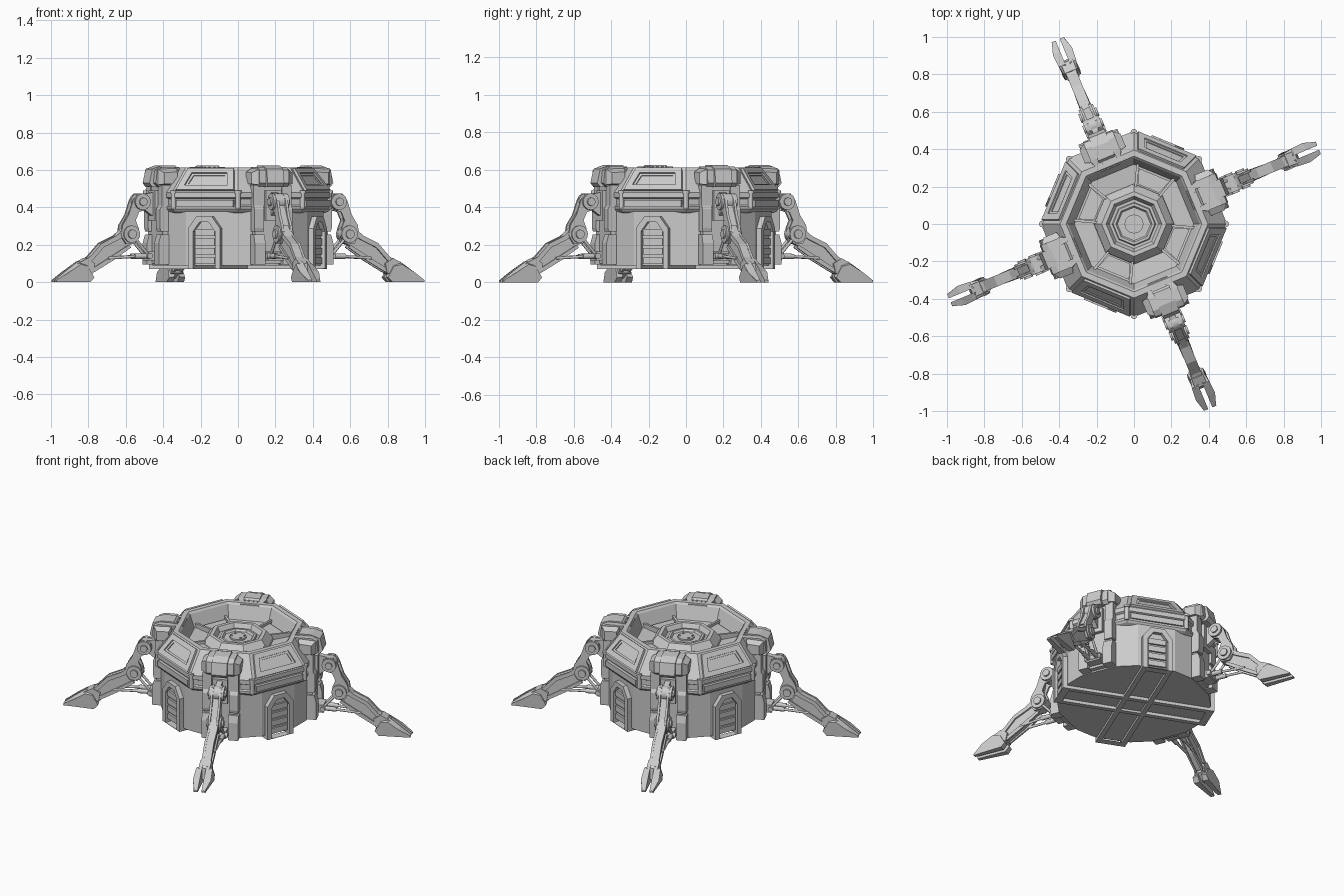
import bpy, bmesh
from math import cos, sin, pi, radians, hypot
from mathutils import Matrix, Vector

LEG, DOOR, CORNER = 22.5, 67.5, 0.0


def place(name, bm, angles=(0,)):
    """Turn a bmesh into objects rotated around the vertical axis."""
    bmesh.ops.recalc_face_normals(bm, faces=bm.faces)
    me = bpy.data.meshes.new(name)
    bm.to_mesh(me)
    bm.free()
    for a in angles:
        ob = bpy.data.objects.new(name, me)
        ob.rotation_euler.z = radians(a)
        bpy.context.collection.objects.link(ob)


def four(a):
    return [a + 90 * k for k in range(4)]


def loft(rings, closed=False):
    bm = bmesh.new()
    vs = [[bm.verts.new(p) for p in r] for r in rings]
    n = len(vs[0])
    pairs = list(zip(vs, vs[1:] + vs[:1])) if closed else list(zip(vs, vs[1:]))
    for r, s in pairs:
        for i in range(n):
            bm.faces.new((r[i], r[(i + 1) % n], s[(i + 1) % n], s[i]))
    if not closed:
        bm.faces.new(vs[0])
        bm.faces.new(vs[-1])
    return bm


def prism(name, pts, a, b, axis='y', angles=(0,)):
    """Extrude a 2D outline from a to b along an axis."""
    f = {'x': lambda p, t: (t, p[0], p[1]), 'y': lambda p, t: (p[0], t, p[1]),
         'z': lambda p, t: (p[0], p[1], t)}[axis]
    place(name, loft([[f(p, t) for p in pts] for t in (a, b)]), angles)


def pair(name, pts, a, b, angles):
    prism(name, pts, a, b, 'y', angles)
    prism(name, pts, -b, -a, 'y', angles)


def box(name, x, y, z, angles):
    prism(name, [(x[0], z[0]), (x[1], z[0]), (x[1], z[1]), (x[0], z[1])], y[0], y[1], 'y', angles)


def octa(name, prof):
    """Eight-sided lathe of (apothem, z) points."""
    k = 1 / cos(pi / 8)
    place(name, loft([[(a * k * cos(i * pi / 4), a * k * sin(i * pi / 4), z) for i in range(8)]
                      for a, z in prof]))


def rod(name, p, q, r, angles, n=16):
    p, q = Vector(p), Vector(q)
    rot = (q - p).to_track_quat('Z', 'Y').to_matrix()
    bm = loft([[c + rot @ Vector((r * cos(2 * pi * i / n), r * sin(2 * pi * i / n), 0)) for i in range(n)]
               for c in (p, q)])
    for f in bm.faces:
        f.smooth = len(f.verts) == 4
        if len(f.verts) > 4:
            for e in f.edges:
                e.smooth = False
    place(name, bm, angles)


def frame(name, outer, inner, d0, d1, base, lean, angles):
    """Raised border between two outlines on a wall plane leaning inwards."""
    up, nor = Vector((-sin(lean), 0, cos(lean))), Vector((cos(lean), 0, sin(lean)))
    m = lambda p, d: Vector(base) + Vector((0, p[0], 0)) + up * p[1] + nor * d
    place(name, loft([[m(p, d) for p in o] for o, d in
                      ((outer, d0), (outer, d1), (inner, d1), (inner, d0))], True), angles)


# --- Body: chamfered octagonal wall, upper shell with sunken roof, central hub
wall = []
for k in range(8):
    for s in (-8, 8):
        t = radians(45 * k + s)
        r = 0.447 / cos(radians(14.5))
        wall.append((r * cos(t), r * sin(t)))
prism("lower_wall", wall, 0.09, 0.40, 'z')
octa("upper_shell", [(.43, .37), (.447, .378), (.456, .39), (.456, .405), (.447, .412), (.447, .445),
                     (.46, .452), (.46, .48), (.365, .612), (.335, .612), (.325, .60), (.295, .515),
                     (.19, .505)])
octa("roof_hub", [(.20, .50), (.195, .525), (.16, .57), (.138, .57), (.122, .54), (.108, .54),
                  (.103, .552), (.09, .552), (.082, .54)])
rod("hub_disc", (0, 0, .53), (0, 0, .55), .05, (0,), 24)
for s in (-1, 1):
    box("hub_bolt", (.028, .038), (s * .02 - .005, s * .02 + .005), (.545, .556), (0, 180))

# --- Roof floor panels and ribs
prism("roof_panel", [(.205, -.06), (.285, -.09), (.285, .09), (.205, .06)], .50, .525, 'z', four(DOOR))
for s in (-1, 1):
    prism("roof_rib", [(.19, s * .062), (.305, s * .096), (.305, s * .112), (.19, s * .076)],
          .50, .54, 'z', four(DOOR))

# --- Corner clips on the belt
rod("belt_clip", (.488, 0, .39), (.488, 0, .48), .014, [45 * k for k in range(8)], 12)
rod("belt_clip_cap", (.49, 0, .475), (.49, 0, .49), .018, [45 * k for k in range(8)], 12)
box("belt_bar", (.44, .466), (-.165, .165), (.402, .438), four(DOOR))

# --- Sloped windows
lean = pi / 2 - 0.944
trap = lambda w0, w1, v0, v1: [(-w0, v0), (w0, v0), (w1, v1), (-w1, v1)]
wb = (.46, 0, .48)
frame("window_frame", trap(.168, .132, .008, .152), trap(.125, .102, .04, .12), -.01, .014, wb, lean, four(DOOR))
frame("window_inner_frame", trap(.125, .102, .04, .12), trap(.108, .09, .052, .108), -.01, .006, wb, lean, four(DOOR))

# --- Arched doors with slats, and rails under the body
arch = lambda w, h, c, z0: [(-w, z0), (w, z0), (w, h - c), (w - c * .75, h), (-w + c * .75, h), (-w, h - c)]
frame("door_frame", arch(.093, .352, .065, .07), arch(.063, .322, .05, .072), .43, .476, (0, 0, 0), 0, four(DOOR))
prism("door_panel", arch(.064, .322, .05, .09), .43, .452, 'x', four(DOOR))
for z in (.115, .165, .215, .265):
    box("door_slat", (.44, .464), (-.056, .056), (z - .018, z + .018), four(DOOR))
for s in (-1, 1):
    box("floor_rail", (-.476, .476), (s * .078 - .015, s * .078 + .015), (.07, .10), (DOOR, DOOR + 90))
box("floor_hatch", (-.06, .06), (-.06, .06), (.082, .095), (DOOR,))

# --- Leg housings on the roof edge
L = four(LEG)
prism("housing_core", [(.36, .60), (.385, .625), (.46, .625), (.515, .605), (.532, .53), (.515, .508), (.36, .508)],
      -.048, .048, 'y', L)
pair("housing_wing", [(.38, .59), (.40, .617), (.47, .617), (.503, .60), (.51, .53), (.49, .512), (.38, .512)],
     .046, .085, L)
for s in (-1, 1):
    place("housing_cheek", loft([[(.39, s * .083, .52), (.50, s * .083, .52), (.50, s * .083, .605), (.39, s * .083, .61)],
                                 [(.40, s * .118, .525), (.475, s * .118, .525), (.475, s * .118, .585), (.40, s * .118, .59)]]), L)
place("housing_ramp", loft([[(.40, -.09, .55), (.40, .09, .55), (.40, .09, .617), (.40, -.09, .617)],
                            [(.325, -.055, .55), (.325, .055, .55), (.325, .055, .606), (.325, -.055, .606)]]), L)
for y in (-.04, -.015, .015, .04):
    box("housing_rivet", (.36, .372), (y - .004, y + .004), (.61, .617), L)

# --- Leg columns on the wall
box("column_back", (.42, .478), (-.10, .10), (.10, .52), L)
pair("column_pillar", [(.43, .27), (.492, .27), (.497, .29), (.497, .39), (.485, .41), (.485, .52), (.43, .52)], .055, .11, L)
pair("column_foot", [(.43, .095), (.505, .095), (.505, .21), (.492, .255), (.43, .255)], .05, .112, L)
prism("shoulder_bracket", [(.46, .34), (.51, .36), (.55, .39), (.585, .41), (.585, .45), (.56, .47), (.50, .48), (.46, .48)],
      -.017, .017, 'y', L)
box("shoulder_plate", (.47, .50), (-.045, .045), (.33, .49), L)
box("piston_bracket", (.47, .535), (-.045, .045), (.115, .165), L)

# --- Legs: forked upper arm, ribbed lower leg, pins and pistons
pair("upper_arm", [(.55, .475), (.59, .475), (.618, .44), (.645, .36), (.68, .305), (.69, .25), (.66, .205), (.61, .205),
                   (.582, .24), (.588, .29), (.605, .33), (.585, .375), (.55, .385), (.528, .41), (.528, .455)],
     .018, .032, L)
prism("upper_arm_web", [(.60, .42), (.635, .36), (.67, .30), (.62, .30), (.61, .36)], -.02, .02, 'y', L)
shin = [(.60, .21), (.585, .25), (.61, .295), (.66, .30), (.715, .245), (.80, .205), (.865, .135), (.93, .10),
        (.91, .05), (.84, .065), (.74, .125), (.66, .19)]
prism("lower_leg", shin, -.018, .018, 'y', L)
pair("lower_leg_top_rail", [(.67, .285), (.715, .248), (.80, .208), (.865, .138), (.93, .10), (.92, .08), (.855, .115),
                            (.79, .185), (.705, .225), (.66, .25)], .016, .029, L)
pair("lower_leg_bottom_rail", [(.64, .20), (.74, .14), (.84, .08), (.91, .065), (.905, .045), (.84, .055), (.735, .115),
                               (.63, .185)], .016, .027, L)
rod("shoulder_pin", (.568, -.046, .43), (.568, .046, .43), .044, L, 20)
rod("shoulder_pin_cap", (.568, -.056, .43), (.568, .056, .43), .022, L)
rod("knee_pin", (.63, -.042, .257), (.63, .042, .257), .046, L, 20)
rod("knee_pin_cap", (.63, -.052, .257), (.63, .052, .257), .024, L)
for s in (-1, 1):
    rod("piston_sleeve", (.51, s * .028, .14), (.61, s * .028, .138), .014, L, 12)
    rod("piston_rod", (.60, s * .028, .138), (.76, s * .022, .128), .008, L, 10)
    rod("knee_strut", (.535, s * .03, .15), (.60, s * .03, .225), .008, L, 10)
rod("piston_pin", (.53, -.055, .14), (.53, .055, .14), .016, L, 12)

# --- Feet: ankle block and two tapered toes
prism("ankle", [(.84, .10), (.885, .128), (.94, .10), (.95, .03), (.90, .02), (.85, .05)], -.034, .034, 'y', L)
toe = [(.875, .0), (.85, .03), (.885, .10), (.93, .112), (1.0, .062), (1.066, .012), (1.066, .0)]
for s in (-1, 1):
    wide = [.05, .046, .04, .05, .055, .034, .036]
    place("toe", loft([[(x, s * .012, z) for x, z in toe],
                       [(x, s * w, z * .85) for (x, z), w in zip(toe, wide)]]), L)
